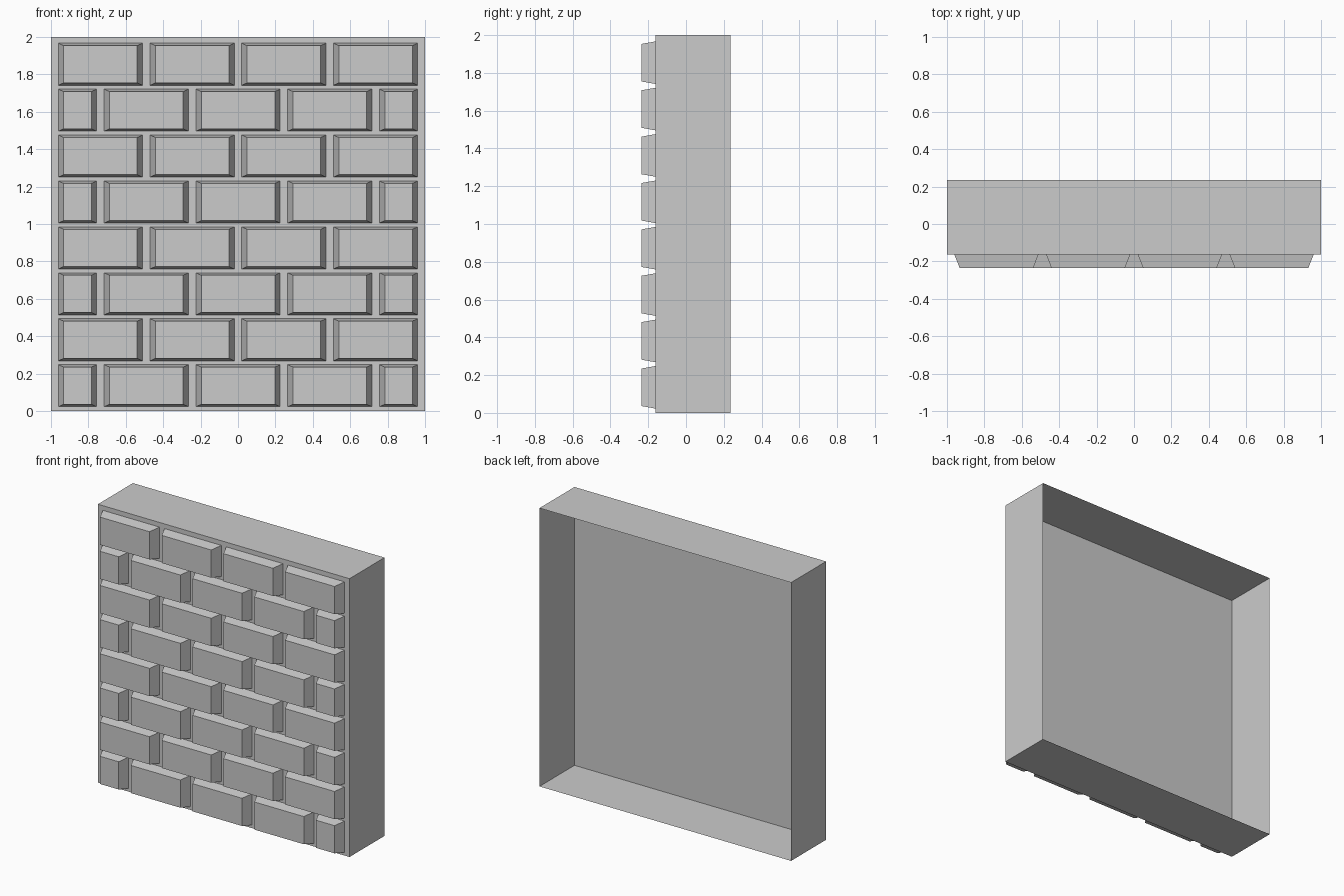
import bpy, bmesh

if "Cube" in bpy.data.objects:
    bpy.data.objects.remove(bpy.data.objects["Cube"])

Y_BACK, Y_PANEL, Y_FACE = 0.235, -0.162, -0.235
BRICK_W, BRICK_H = 0.451, 0.225
PITCH_X, PITCH_Z = 0.4905, 0.2455
LEFT, RIGHT, BOTTOM = -0.961, 0.961, 0.023
INSET_X, INSET_Z = 0.029, 0.013


def finish(bm, name):
    mesh = bpy.data.meshes.new(name)
    bm.to_mesh(mesh)
    bm.free()
    obj = bpy.data.objects.new(name, mesh)
    bpy.context.collection.objects.link(obj)


def rect(bm, x0, x1, y, z0, z1):
    return [bm.verts.new(c) for c in ((x0, y, z0), (x1, y, z0), (x1, y, z1), (x0, y, z1))]


def bevelled_block(bm, x0, x1, z0, z1):
    base = rect(bm, x0, x1, Y_PANEL, z0, z1)
    face = rect(bm, x0 + INSET_X, x1 - INSET_X, Y_FACE, z0 + INSET_Z, z1 - INSET_Z)
    bm.faces.new(face)
    for i in range(4):
        j = (i + 1) % 4
        bm.faces.new((base[i], base[j], face[j], face[i]))


# Thin wall shell: front panel and four sides, open at the back
bm = bmesh.new()
front = rect(bm, -1, 1, Y_PANEL, 0, 2)
back = rect(bm, -1, 1, Y_BACK, 0, 2)
bm.faces.new(front)
for i in range(4):
    j = (i + 1) % 4
    bm.faces.new((back[i], back[j], front[j], front[i]))
finish(bm, "wall_shell")

# Bricks in running bond; even rows are shifted and start and end with a half brick
bm = bmesh.new()
for row in range(8):
    z = BOTTOM + row * PITCH_Z
    start = LEFT - (PITCH_X / 2 if row % 2 == 0 else 0)
    for col in range(5 if row % 2 == 0 else 4):
        x = start + col * PITCH_X
        bevelled_block(bm, max(x, LEFT), min(x + BRICK_W, RIGHT), z, z + BRICK_H)
finish(bm, "bricks")
